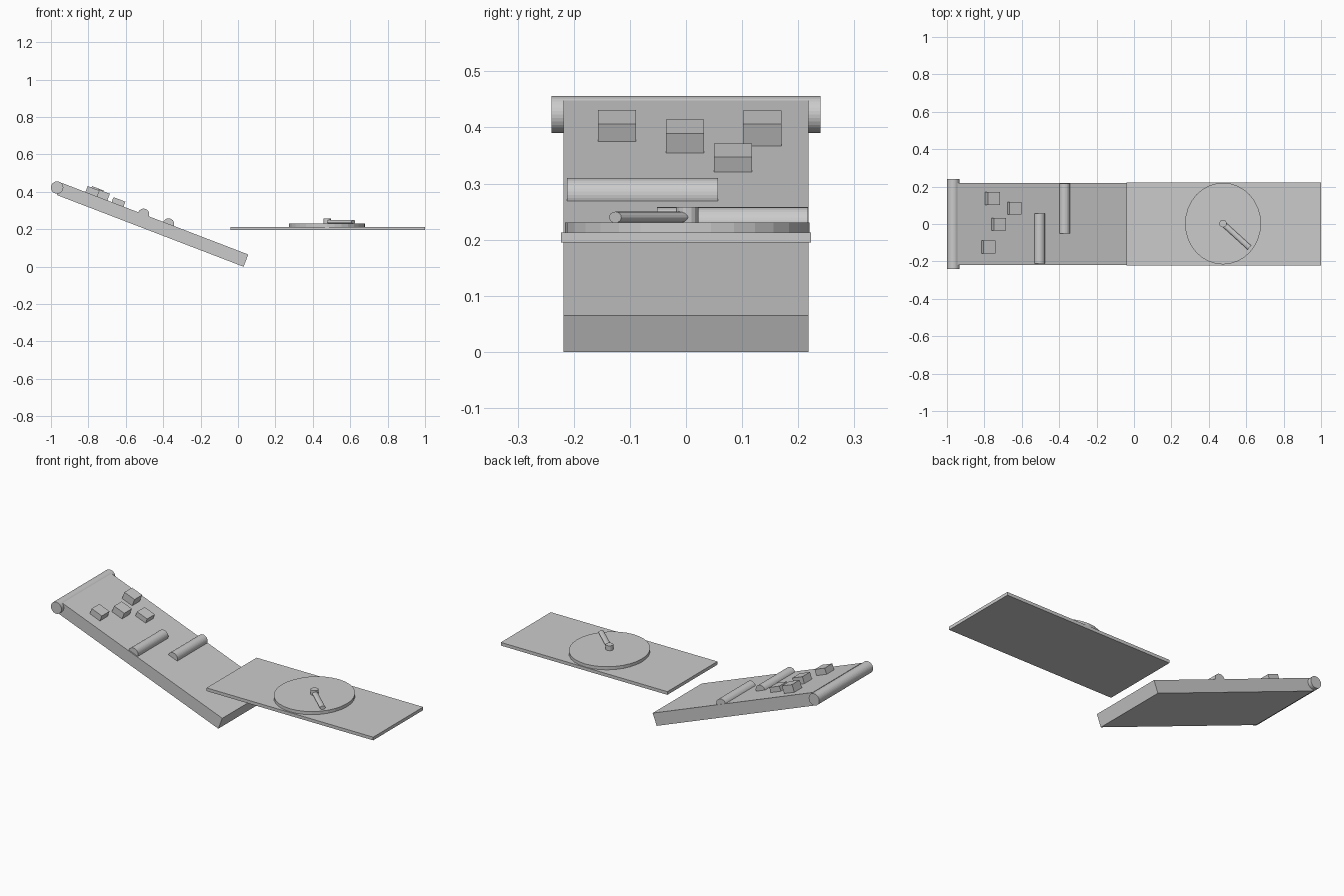
import bpy
from math import radians, sin, cos, atan2, hypot, pi

if "Cube" in bpy.data.objects:
    bpy.data.objects.remove(bpy.data.objects["Cube"])

TILT = radians(21)
TOP_X, TOP_Z = -0.943, 0.448          # upper left edge of the ramp surface


def ramp_point(s, h):
    """Point s along the sloping surface and h above it, as (x, z)."""
    return (TOP_X + s * cos(TILT) + h * sin(TILT),
            TOP_Z - s * sin(TILT) + h * cos(TILT))


def box(name, loc, size, tilt=0.0):
    bpy.ops.mesh.primitive_cube_add(size=1, location=loc, rotation=(0, tilt, 0))
    ob = bpy.context.object
    ob.name = name
    ob.scale = size
    return ob


def cylinder(name, loc, radius, depth, rot=(0, 0, 0), sides=32):
    bpy.ops.mesh.primitive_cylinder_add(vertices=sides, radius=radius, depth=depth,
                                        location=loc, rotation=rot)
    ob = bpy.context.object
    ob.name = name
    return ob


# Sloping ramp slab with a roller across its upper end
x, z = ramp_point(0.5345, -0.035)
box("ramp", (x, 0, z), (1.069, 0.437, 0.07), TILT)
cylinder("end_roller", (-0.967, 0, 0.423), 0.033, 0.48, (pi / 2, 0, 0))

# Two half-sunk bars across the ramp
for i, (bx, by, bz) in enumerate([(-0.505, -0.0775, 0.280), (-0.371, 0.0825, 0.228)]):
    cylinder(f"cross_bar_{i + 1}", (bx, by, bz), 0.03, 0.269, (pi / 2, 0, 0))

# Small blocks on the ramp: x of front top edge, y, height
for i, (fx, y, h) in enumerate([(-0.717, 0.136, 0.042), (-0.740, -0.123, 0.034),
                                (-0.685, -0.002, 0.038), (-0.602, 0.084, 0.028)]):
    length, sink = 0.068, 0.01
    s = (fx - TOP_X - h * sin(TILT)) / cos(TILT) - length / 2
    x, z = ramp_point(s, (h - sink) / 2)
    box(f"block_{i + 1}", (x, y, z), (length, 0.068, h + sink), TILT)

# Level plate with an oval disc
box("plate", (0.48, 0, 0.204), (1.04, 0.446, 0.018))
disc = cylinder("disc", (0.476, 0.002, 0.2205), 1, 0.02)
disc.scale = (0.203, 0.218, 1)

# Pivot and arm on the disc
px, py, ex, ey = 0.476, 0.002, 0.617, -0.126
cylinder("arm_pivot", (px, py, 0.243), 0.02, 0.03, sides=16)
arm = cylinder("arm", ((px + ex) / 2, (py + ey) / 2, 0.24), 0.01,
               hypot(ex - px, ey - py), (0, pi / 2, atan2(ey - py, ex - px)), 16)
arm.scale = (1, 1.45, 1)
